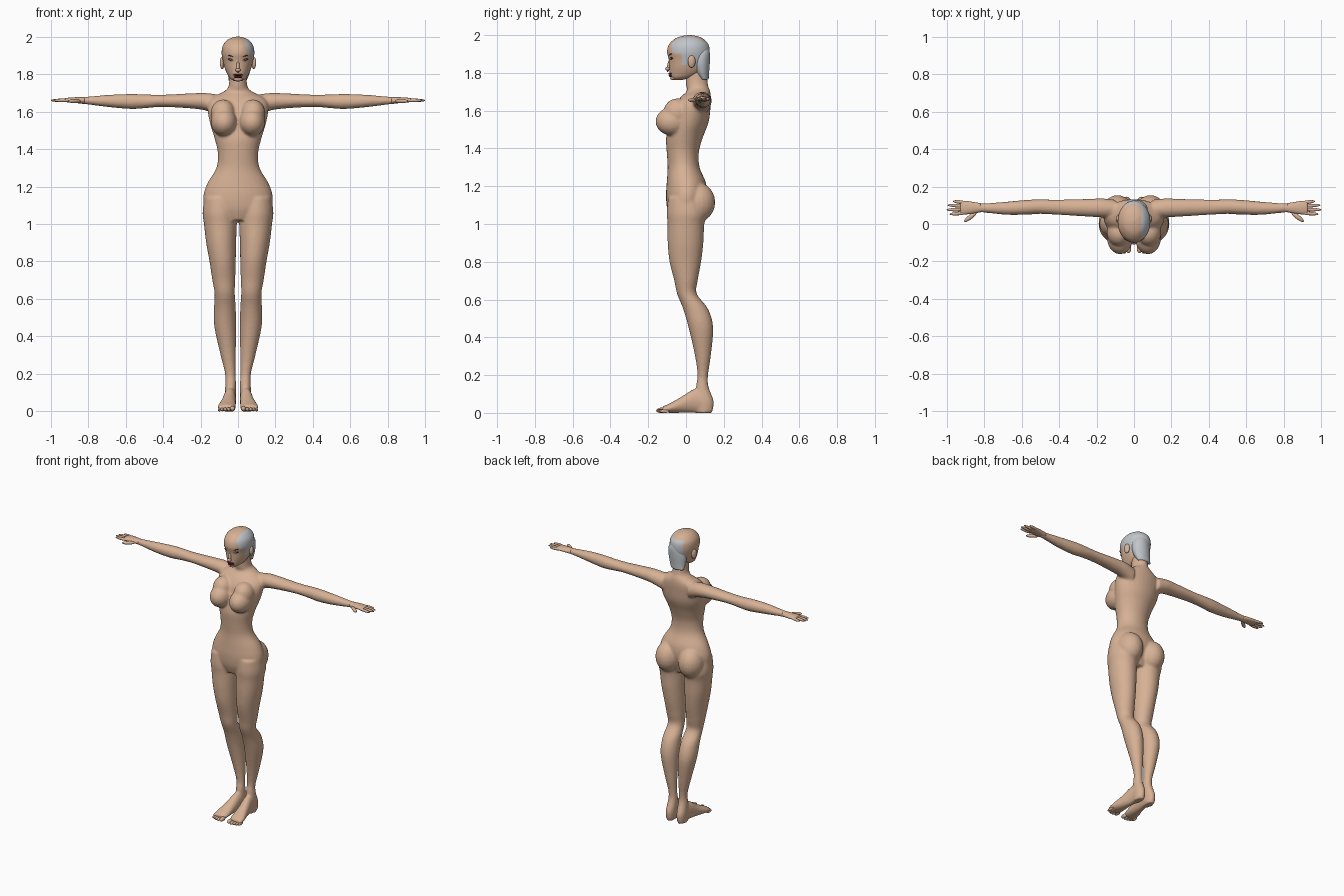
import bpy, bmesh, math
from mathutils import Matrix, Vector


def mat(name, rgb):
    m = bpy.data.materials.new(name)
    m.diffuse_color = (*rgb, 1)
    return m


SKIN = mat("skin", (0.68, 0.44, 0.30))
HAIR = mat("grey hair", (0.53, 0.56, 0.59))
LIPS = mat("dark red lips", (0.16, 0.015, 0.02))
DARK = mat("dark brown brows", (0.04, 0.02, 0.015))
WHITE = mat("eye white", (0.75, 0.72, 0.7))


def spline(rings, sub):
    out, n = [], len(rings)
    for i in range(n - 1):
        p = [rings[max(0, min(n - 1, i + k))] for k in (-1, 0, 1, 2)]
        for j in range(sub):
            t = j / sub
            out.append([0.5 * (2 * b + (c - a) * t + (2 * a - 5 * b + 4 * c - d) * t * t
                               + (3 * b - a - 3 * c + d) * t ** 3) for a, b, c, d in zip(*p)])
    return out + [list(rings[-1])]


def loft(bm, rings, axis="z", s=1, seg=32, sub=4):
    """Rings are (position along axis, a0, a1, b0, b1): bounds of an ellipse."""
    rows = []
    for t, a0, a1, b0, b1 in spline(rings, sub):
        row = []
        for k in range(seg):
            w = 2 * math.pi * k / seg
            a = (a0 + a1) / 2 + (a1 - a0) / 2 * math.cos(w)
            b = (b0 + b1) / 2 + (b1 - b0) / 2 * math.sin(w)
            x, y, z = {"z": (a, b, t), "x": (t, a, b), "y": (a, t, b)}[axis]
            row.append(bm.verts.new((x * s, y, z)))
        rows.append(row)
    for r, q in zip(rows, rows[1:]):
        for k in range(seg):
            bm.faces.new((r[k], r[(k + 1) % seg], q[(k + 1) % seg], q[k]))
    bm.faces.new(rows[0])
    bm.faces.new(rows[-1])


def ball(bm, c, r, angle=0, axis="Z"):
    m = Matrix.Translation(Vector(c)) @ Matrix.Rotation(angle, 4, axis) @ Matrix.Diagonal((*r, 1))
    bmesh.ops.create_uvsphere(bm, u_segments=20, v_segments=12, radius=1, matrix=m)


def finish(bm, name, *mats):
    bmesh.ops.recalc_face_normals(bm, faces=bm.faces[:])
    me = bpy.data.meshes.new(name)
    for f in bm.faces:
        f.smooth = True
    bm.to_mesh(me)
    bm.free()
    for m in mats:
        me.materials.append(m)
    ob = bpy.data.objects.new(name, me)
    bpy.context.collection.objects.link(ob)
    return ob


# Body: torso, limbs and feet fused into one smooth skin
bm = bmesh.new()
torso = [(1.02, .09, -.08, .07), (1.08, .172, -.1, .09), (1.15, .185, -.106, .11),
         (1.22, .162, -.102, .105), (1.3, .115, -.097, .072), (1.38, .108, -.102, .068),
         (1.46, .126, -.105, .09), (1.54, .15, -.085, .12), (1.62, .163, -.062, .13),
         (1.67, .145, -.03, .132), (1.705, .08, .005, .127), (1.735, .05, .0, .117),
         (1.82, .045, -.005, .105)]
loft(bm, [(z, -w, w, f, b) for z, w, f, b in torso])
leg = [(1.14, .01, .18, -.095, .09), (1.06, .004, .189, -.102, .11), (1, .006, .182, -.098, .097),
       (.9, .01, .17, -.097, .092), (.8, .012, .152, -.087, .08), (.7, .015, .137, -.062, .062),
       (.63, .017, .125, -.047, .057), (.55, .012, .128, -.015, .117), (.45, .01, .126, .014, .144),
       (.3, .012, .093, .048, .131), (.2, .013, .069, .061, .117), (.14, .01, .068, .053, .119),
       (.06, .01, .073, .05, .147), (0, .016, .068, .05, .138)]
foot = [(.135, .02, .063, 0, .06), (.09, .01, .071, 0, .12), (.04, .01, .077, 0, .125),
        (-.02, .012, .09, 0, .088), (-.08, .012, .107, 0, .054), (-.125, .018, .108, .002, .033)]
arm = [(.1, .03, .13, 1.58, 1.69), (.17, .035, .136, 1.605, 1.699), (.24, .039, .134, 1.616, 1.698),
       (.4, .049, .13, 1.625, 1.69), (.5, .054, .131, 1.618, 1.692), (.57, .05, .129, 1.614, 1.694),
       (.68, .049, .119, 1.623, 1.69), (.8, .061, .11, 1.638, 1.68), (.84, .06, .113, 1.642, 1.677)]
for s in (1, -1):
    loft(bm, leg, "z", s)
    loft(bm, foot, "y", s)
    loft(bm, arm, "x", s)
    ball(bm, (s * .075, -.072, 1.543), (.07, .09, .075))
    ball(bm, (s * .08, -.045, 1.59), (.066, .075, .075))
    ball(bm, (s * .088, .06, 1.115), (.084, .095, .105))
body = finish(bm, "body", SKIN)
rm = body.modifiers.new("fuse", "REMESH")
rm.mode = "VOXEL"
rm.voxel_size = 0.0075
rm.use_smooth_shade = True
sm = body.modifiers.new("soften", "SMOOTH")
sm.factor, sm.iterations = 0.5, 5

# Hands: flat palm, four fingers and a thumb
palm = [(.82, .062, .111, 1.642, 1.677), (.86, .056, .118, 1.645, 1.677),
        (.9, .051, .123, 1.648, 1.675), (.925, .053, .122, 1.652, 1.671)]
for s, side in ((1, "right"), (-1, "left")):
    bm = bmesh.new()
    loft(bm, palm, "x", s, 20)
    for y, tip, a in ((.056, .985, -.08), (.077, 1.0, -.02), (.098, .995, .05), (.117, .967, .12)):
        ball(bm, (s * (tip + .89) / 2, y, 1.66), ((tip - .89) / 2, .0095, .009), a * s)
    ball(bm, (s * .873, .038, 1.656), (.042, .012, .011), -.65 * s)
    finish(bm, side + "_hand", SKIN)

    # Toes
    bm = bmesh.new()
    for x, y, r in ((.029, -.13, .014), (.05, -.132, .0105), (.068, -.128, .01),
                    (.084, -.122, .0095), (.099, -.114, .009)):
        ball(bm, (s * x, y, r), (r, .026, r))
    finish(bm, side + "_toes", SKIN)

# Head, with hair coloured by region on one side and the back
bm = bmesh.new()
head = [(1.763, .02, -.068, -.02), (1.777, .042, -.08, .04), (1.80, .057, -.086, .085),
        (1.83, .07, -.088, .105), (1.87, .08, -.091, .119), (1.91, .087, -.1, .125),
        (1.95, .082, -.09, .119), (1.98, .06, -.06, .092), (1.994, .034, -.025, .06),
        (2.0, .008, .01, .026)]
loft(bm, [(z, -w, w, f, b) for z, w, f, b in head], seg=72, sub=6)
for f in bm.faces:
    x, y, z = f.calc_center_median()
    sided = x > .038 or (y > .075 and x > -.05 and z < 1.965)
    region = (z > 1.905 and y > -.075) or (z > 1.84 and -.025 < y < .05) or y > .045 + max(0, 1.84 - z) * .5
    f.material_index = int(sided and region)
finish(bm, "head", SKIN, HAIR)

# Hair hanging over the nape
bm = bmesh.new()
loft(bm, [(1.765, -.05, .045, .075, .12), (1.8, -.053, .06, .05, .122),
          (1.85, -.055, .072, .03, .126), (1.9, -.045, .07, .03, .127), (1.93, -.03, .05, .04, .12)])
finish(bm, "nape_hair", HAIR)

# Face: nose, ears, lips, eyes and brows
bm = bmesh.new()
ball(bm, (0, -.091, 1.838), (.009, .009, .034), -.2, "X")
ball(bm, (0, -.097, 1.822), (.014, .013, .01))
ball(bm, (0, -.066, 1.773), (.024, .018, .012))
for s in (1, -1):
    ball(bm, (s * .084, .03, 1.86), (.012, .021, .033), .25 * s)
finish(bm, "nose_and_ears", SKIN)

bm = bmesh.new()
ball(bm, (0, -.08, 1.796), (.026, .014, .006))
ball(bm, (0, -.078, 1.785), (.022, .014, .007))
finish(bm, "lips", LIPS)

for name, m, z, y, r, tilt in (("eye_liners", DARK, 1.877, -.078, (.018, .006, .0065), -.12),
                               ("eyes", WHITE, 1.875, -.08, (.012, .006, .0035), -.12),
                               ("brows", DARK, 1.897, -.083, (.022, .006, .0035), -.25)):
    bm = bmesh.new()
    for s in (1, -1):
        mtx = (Matrix.Translation((s * .036, y, z)) @ Matrix.Rotation(s * .4, 4, "Z")
               @ Matrix.Rotation(s * tilt, 4, "Y") @ Matrix.Diagonal((*r, 1)))
        bmesh.ops.create_uvsphere(bm, u_segments=16, v_segments=10, radius=1, matrix=mtx)
    finish(bm, name, m)
